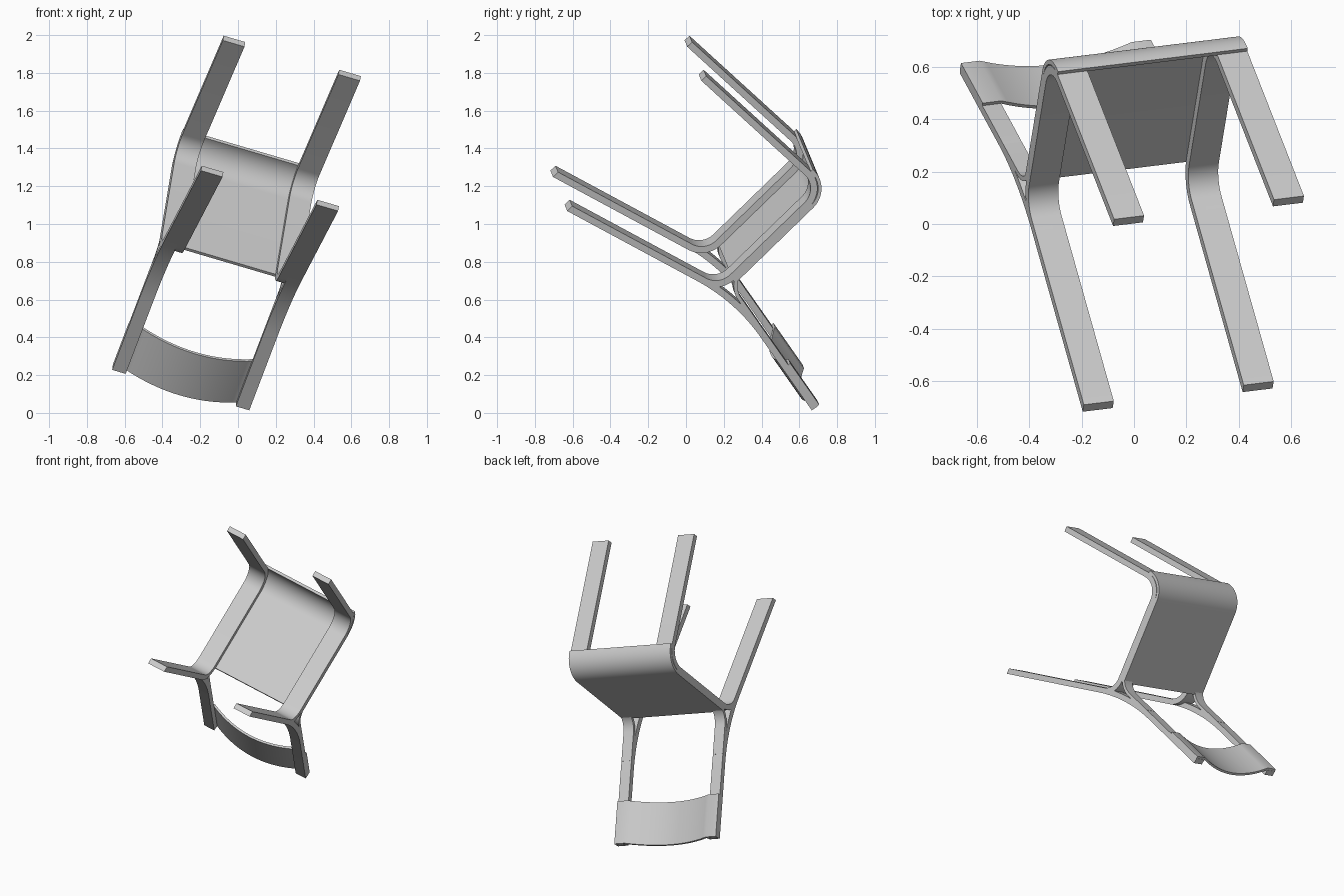
import bpy, bmesh, math
from mathutils import Vector, Matrix

cube = bpy.data.objects.get("Cube")
if cube:
    bpy.data.objects.remove(cube, do_unlink=True)

# One grey finish for the whole chair
grey = bpy.data.materials.new("warm_grey")
grey.use_nodes = True
GREY = (0.6, 0.6, 0.6, 1)
grey.diffuse_color = GREY
grey.node_tree.nodes["Principled BSDF"].inputs["Base Color"].default_value = GREY

# Chair axes in the toppled pose: across, toward seat front, toward the feet
across = Vector((0.953, 0.117, -0.281)).normalized()
forward = Vector((0.116, 0.713, 0.692))
forward = (forward - across * forward.dot(across)).normalized()
feet = across.cross(forward)
POSE = Matrix((across, forward, feet)).transposed().to_4x4()

X0, X1 = -0.631, 0.131       # outer sides of the frame
FLOOR = 1.295                # level of the feet
LEG_W, BACK_W = 0.12, 0.075  # strip widths
THICK = 0.036


def rounded(points, radius, steps=14):
    """Round the inner corners of an open 2D path."""
    pts = [Vector(p) for p in points]
    out = [pts[0]]
    for a, p, b in zip(pts, pts[1:], pts[2:]):
        da, db = (a - p).normalized(), (b - p).normalized()
        half = da.angle(db) / 2
        reach = radius / math.tan(half)
        start = p + da * reach
        centre = p + (da + db).normalized() * (radius / math.sin(half))
        ray = start - centre
        sweep = math.pi - 2 * half
        turn = 1 if ray.x * -da.y + ray.y * da.x > 0 else -1
        for i in range(steps + 1):
            out.append(centre + Matrix.Rotation(turn * sweep * i / steps, 2) @ ray)
    out.append(pts[-1])
    return out


def normals(path):
    result = []
    for i in range(len(path)):
        d = path[min(i + 1, len(path) - 1)] - path[max(i - 1, 0)]
        result.append(Vector((-d.y, d.x)).normalized())
    return result


def finish(name, bm):
    bmesh.ops.recalc_face_normals(bm, faces=bm.faces)
    mesh = bpy.data.meshes.new(name)
    bm.to_mesh(mesh)
    bm.free()
    mesh.materials.append(grey)
    ob = bpy.data.objects.new(name, mesh)
    ob.matrix_world = POSE
    bpy.context.collection.objects.link(ob)
    bpy.ops.object.select_all(action='DESELECT')
    ob.select_set(True)
    bpy.context.view_layer.objects.active = ob
    bpy.ops.object.shade_smooth_by_angle(angle=math.radians(30))
    return ob


def loft(name, rings, clip=None):
    """Skin closed rings of points, cap both ends, optionally trim at the floor."""
    bm = bmesh.new()
    loops = [[bm.verts.new(p) for p in ring] for ring in rings]
    n = len(loops[0])
    for a, b in zip(loops, loops[1:]):
        for i in range(n):
            j = (i + 1) % n
            bm.faces.new((a[i], a[j], b[j], b[i]))
    bm.faces.new(loops[0])
    bm.faces.new(loops[-1])
    if clip:
        cut = bmesh.ops.bisect_plane(bm, geom=bm.verts[:] + bm.edges[:] + bm.faces[:],
                                     plane_co=(0, 0, clip), plane_no=(0, 0, 1),
                                     clear_outer=True)
        edges = [e for e in cut["geom_cut"] if isinstance(e, bmesh.types.BMEdge)]
        bmesh.ops.holes_fill(bm, edges=edges)
    return finish(name, bm)


def strip(name, path, x0, x1, thick, clip=None):
    """Bent flat strip that follows a side profile."""
    rings = []
    for p, nrm in zip(path, normals(path)):
        a, b = p + nrm * thick / 2, p - nrm * thick / 2
        rings.append([(x0, *a), (x1, *a), (x1, *b), (x0, *b)])
    return loft(name, rings, clip)


def rear_leg(u):
    return Vector((0.3715 + 0.2725 * (1.294 - u), u))


def back_line(u, lift=0.0):
    return Vector((0.5095 + lift + 0.188 * (u + 0.434), u))


# Side profiles
SEAT_U = 0.398
leg_frame = rounded([(1.366, 1.34), (1.391, SEAT_U), rear_leg(SEAT_U), rear_leg(1.34)], 0.125)
back_frame = rounded([rear_leg(0.54), (0.6454, 0.289), back_line(-0.438)], 1.06)
brace = rounded([(0.84, 0.39), back_line(0.39, 0.008), back_line(0.1, 0.008)], 0.13)

for side, outer, inward in (("right", X0, 1), ("left", X1, -1)):
    wide = sorted((outer, outer + inward * LEG_W))
    slim = sorted((outer, outer + inward * BACK_W))
    strip(side + "_leg_frame", leg_frame, *wide, THICK, FLOOR)
    strip(side + "_back_post", back_frame, *slim, THICK)
    strip(side + "_back_brace", brace, *slim, 0.02)

# Seat sheet wrapped over the front bend
seat = rounded([(0.70, 0.371), (1.418, 0.371), (1.412, 0.515)], 0.138, 18)
strip("seat", seat, X0, X1, 0.018)

# Curved backrest: flat over the posts, bowed to the rear between them
SAG, SHEET = 0.07, 0.014
inner0, inner1 = X0 + BACK_W, X1 - BACK_W
bow = [Vector((X0, 0))]
for i in range(25):
    t = i / 24
    bow.append(Vector((inner0 + (inner1 - inner0) * t, -SAG * 4 * t * (1 - t))))
bow.append(Vector((X1, 0)))
rings = []
for p, nrm in zip(bow, normals(bow)):
    ring = []
    for u, k in ((-0.165, 0.5), (-0.44, 0.5), (-0.44, -0.5), (-0.165, -0.5)):
        q = p + nrm * SHEET * k
        base = back_line(u, THICK / 2 + SHEET / 2)
        ring.append((q.x, base.x + q.y, u))
    rings.append(ring)
loft("backrest", rings)
